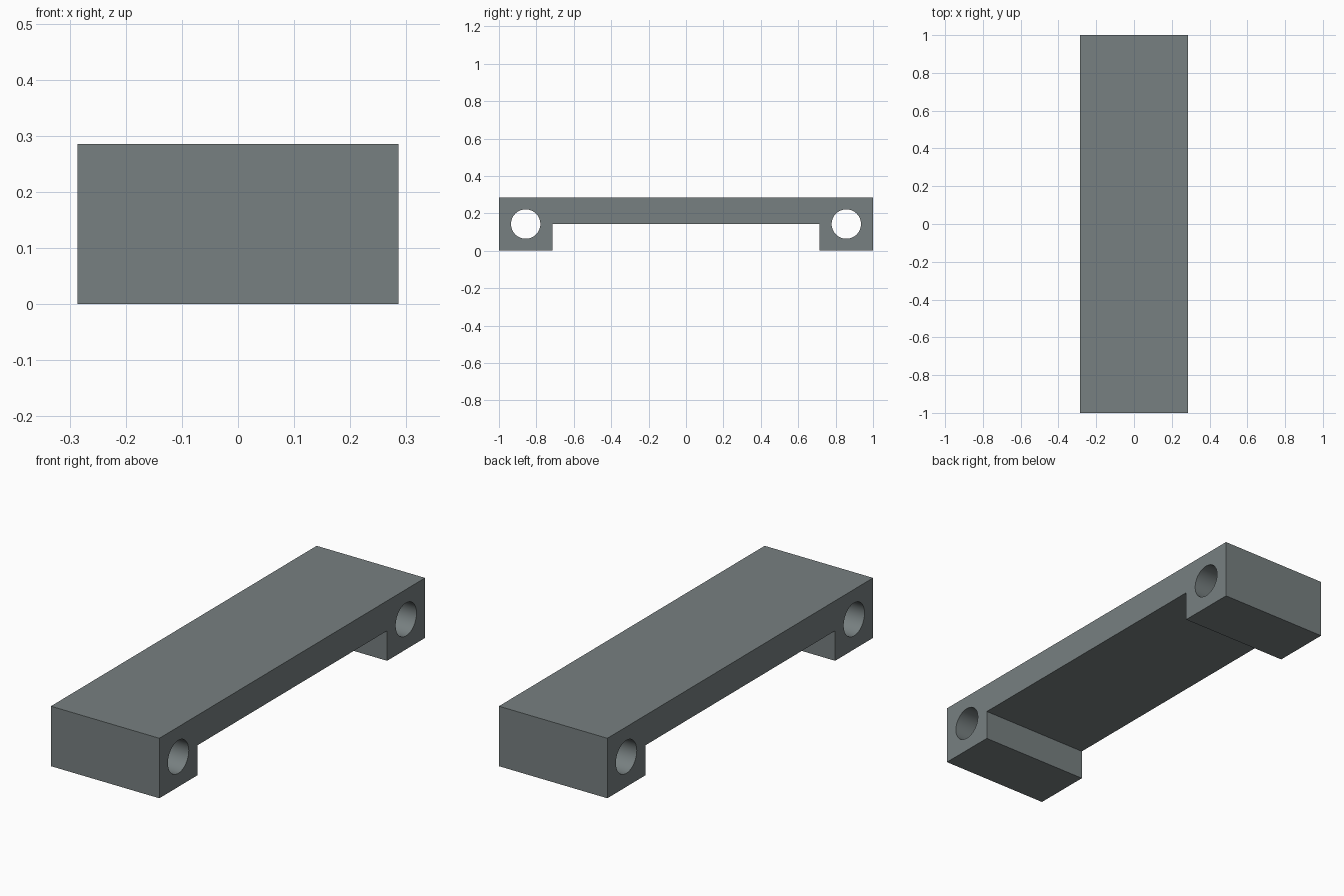
import bpy, bmesh, math

if "Cube" in bpy.data.objects:
    bpy.data.objects.remove(bpy.data.objects["Cube"])

U = 2 / 7                      # block size: the bracket is 7 blocks long
HALF_W = U                     # half width along x
HOLE_R = 0.0785

grey = bpy.data.materials.new("steel grey")
grey.diffuse_color = (0.185, 0.215, 0.218, 1)
grey.use_nodes = True
grey.node_tree.nodes["Principled BSDF"].inputs["Base Color"].default_value = grey.diffuse_color

# Bridge-shaped side profile (y, z), extruded across x
profile = [(-1, 0), (-1 + U, 0), (-1 + U, U / 2), (1 - U, U / 2),
           (1 - U, 0), (1, 0), (1, U), (-1, U)]
bm = bmesh.new()
side = bm.faces.new([bm.verts.new((-HALF_W, y, z)) for y, z in profile])
ext = bmesh.ops.extrude_face_region(bm, geom=[side])
bmesh.ops.translate(bm, vec=(2 * HALF_W, 0, 0),
                    verts=[v for v in ext["geom"] if isinstance(v, bmesh.types.BMVert)])
bmesh.ops.recalc_face_normals(bm, faces=bm.faces)
mesh = bpy.data.meshes.new("bracket")
bm.to_mesh(mesh)
bm.free()
mesh.materials.append(grey)
bracket = bpy.data.objects.new("bracket", mesh)
bpy.context.collection.objects.link(bracket)

# Round hole through each foot
cutters = []
for name, sign in (("front_hole", -1), ("back_hole", 1)):
    bpy.ops.mesh.primitive_cylinder_add(vertices=64, radius=HOLE_R, depth=3 * HALF_W,
                                        location=(0, sign * (1 - U / 2), U / 2),
                                        rotation=(0, math.pi / 2, 0))
    cutter = bpy.context.object
    cutter.name = name + "_cutter"
    cutter.hide_render = True
    cutter.data.materials.append(grey)
    mod = bracket.modifiers.new(name, "BOOLEAN")
    mod.operation, mod.solver, mod.object = "DIFFERENCE", "EXACT", cutter
    cutters.append(cutter)

# Apply the cuts, drop the cutters and smooth the hole walls
bpy.ops.object.select_all(action="DESELECT")
bracket.select_set(True)
bpy.context.view_layer.objects.active = bracket
for mod in list(bracket.modifiers):
    bpy.ops.object.modifier_apply(modifier=mod.name)
for cutter in cutters:
    bpy.data.objects.remove(cutter)
bpy.ops.object.shade_smooth_by_angle(angle=math.radians(30))
